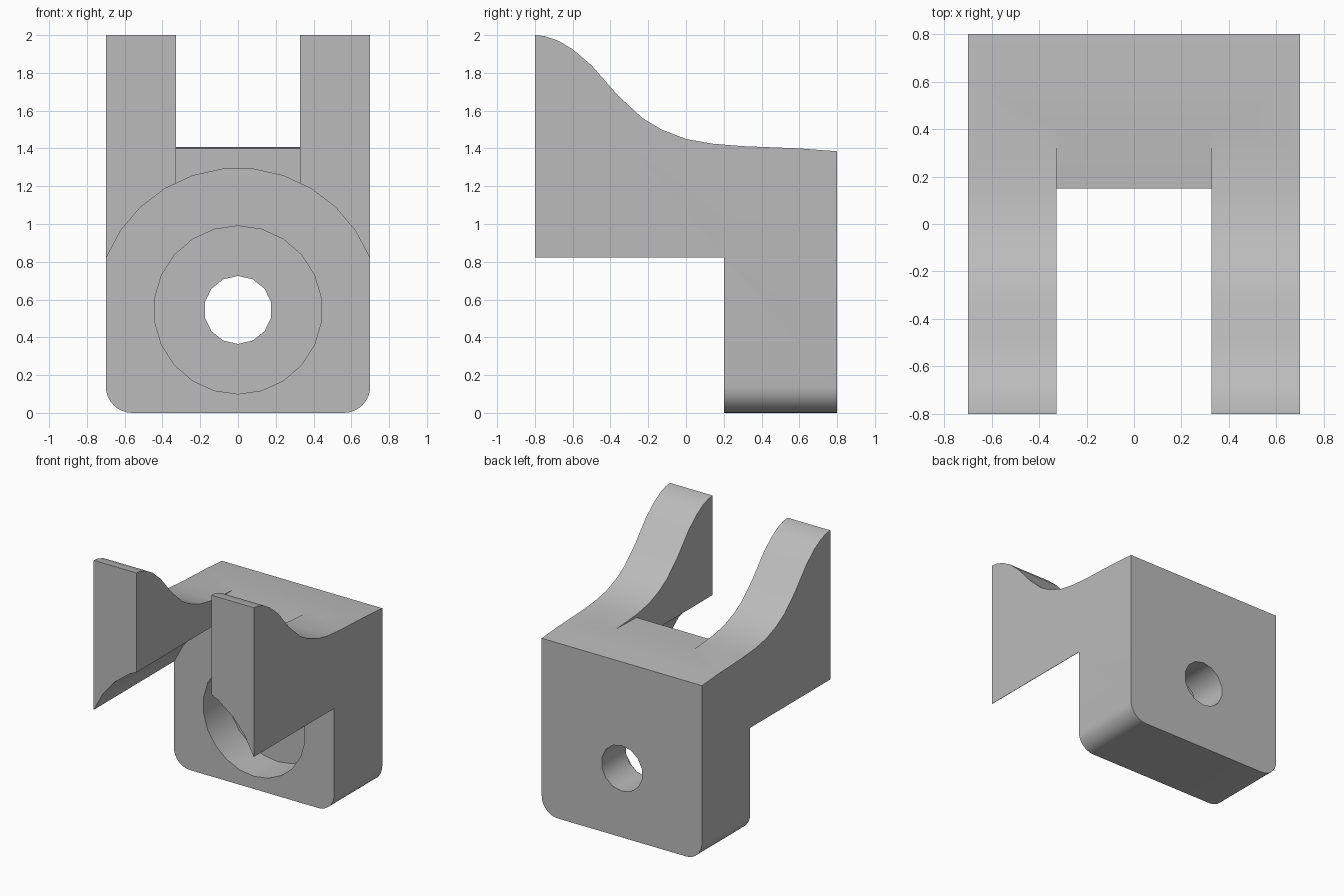
import bpy, bmesh, math
from mathutils import Vector

old = bpy.data.objects.get("Cube")
if old:
    bpy.data.objects.remove(old, do_unlink=True)

grey = bpy.data.materials.new("plain grey")
grey.use_nodes = True
grey.diffuse_color = (0.5, 0.5, 0.5, 1)
grey.node_tree.nodes["Principled BSDF"].inputs["Base Color"].default_value = (0.5, 0.5, 0.5, 1)

HALF = 0.7        # half width of the body
AXIS = 0.545      # height of the bore axis
FRONT = 0.2       # front face of the block


def prism(name, points, offset, fillet=0):
    """Extrude a closed profile by a vector, optionally rounding its bottom side edges."""
    bm = bmesh.new()
    face = bm.faces.new([bm.verts.new(p) for p in points])
    out = bmesh.ops.extrude_face_region(bm, geom=[face])["geom"]
    bmesh.ops.translate(bm, vec=Vector(offset), verts=[v for v in out if isinstance(v, bmesh.types.BMVert)])
    if fillet:
        edges = [e for e in bm.edges
                 if all(v.co.z < 0.001 for v in e.verts)
                 and abs(e.verts[0].co.x - e.verts[1].co.x) < 0.001]
        bmesh.ops.bevel(bm, geom=edges, offset=fillet, segments=8, profile=0.5, affect='EDGES')
    bmesh.ops.recalc_face_normals(bm, faces=bm.faces)
    mesh = bpy.data.meshes.new(name)
    bm.to_mesh(mesh)
    bm.free()
    mesh.materials.append(grey)
    obj = bpy.data.objects.new(name, mesh)
    bpy.context.collection.objects.link(obj)
    return obj


def circle(radius, sides, y, start=0.0):
    """Ring of points around the bore axis, measured from the top."""
    angles = [start + 2 * math.pi * i / sides for i in range(sides)]
    return [(radius * math.sin(a), y, AXIS + radius * math.cos(a)) for a in angles]


def side(x, profile):
    return [(x, y, z) for y, z in profile]


# Body: side profile with the swept top, extruded across the width
sweep = [(-0.8, 2.0), (-0.75, 1.995), (-0.68, 1.972), (-0.6, 1.925), (-0.5, 1.84),
         (-0.36, 1.68), (-0.23, 1.56), (-0.13, 1.50), (0, 1.45), (0.14, 1.425),
         (0.3, 1.412), (0.6, 1.40), (0.8, 1.385)]
body = prism("bracket_body", side(-HALF, sweep + [(0.8, 0), (-0.8, 0)]), (2 * HALF, 0, 0), fillet=0.14)

# Clearance under the arms: an arch open at the bottom
step = 2 * math.pi / 29
arc = [p for p in circle(0.75, 29, -1, -13.5 * step) if p[2] > 0.7]
arch = [(-0.9, -1, -0.2)] + [(-0.9, -1, arc[0][2])] + arc + [(0.9, -1, arc[-1][2]), (0.9, -1, -0.2)]
cutters = [prism("arch_cutter", arch, (0, 1 + FRONT, 0))]

# Slot between the arms, ending in a low web
slot = [(-1, 0.5), (0.15, 0.5), (0.15, 1.40), (0.43, 1.408), (0.43, 2.2), (-1, 2.2)]
cutters.append(prism("slot_cutter", side(-0.327, slot), (0.654, 0, 0)))

# Counterbore and through hole
cutters.append(prism("counterbore_cutter", circle(0.445, 22, 0), (0, 0.5, 0)))
cutters.append(prism("bore_cutter", circle(0.18, 14, 0.1), (0, 1, 0)))

bpy.context.view_layer.objects.active = body
for cutter in cutters:
    mod = body.modifiers.new(cutter.name, 'BOOLEAN')
    mod.operation = 'DIFFERENCE'
    mod.solver = 'EXACT'
    mod.object = cutter
    bpy.ops.object.modifier_apply(modifier=mod.name)
for cutter in cutters:
    bpy.data.objects.remove(cutter, do_unlink=True)

# Smooth the curved faces, keep the corners sharp
bpy.ops.object.select_all(action='DESELECT')
body.select_set(True)
bpy.ops.object.shade_smooth_by_angle(angle=math.radians(30))
